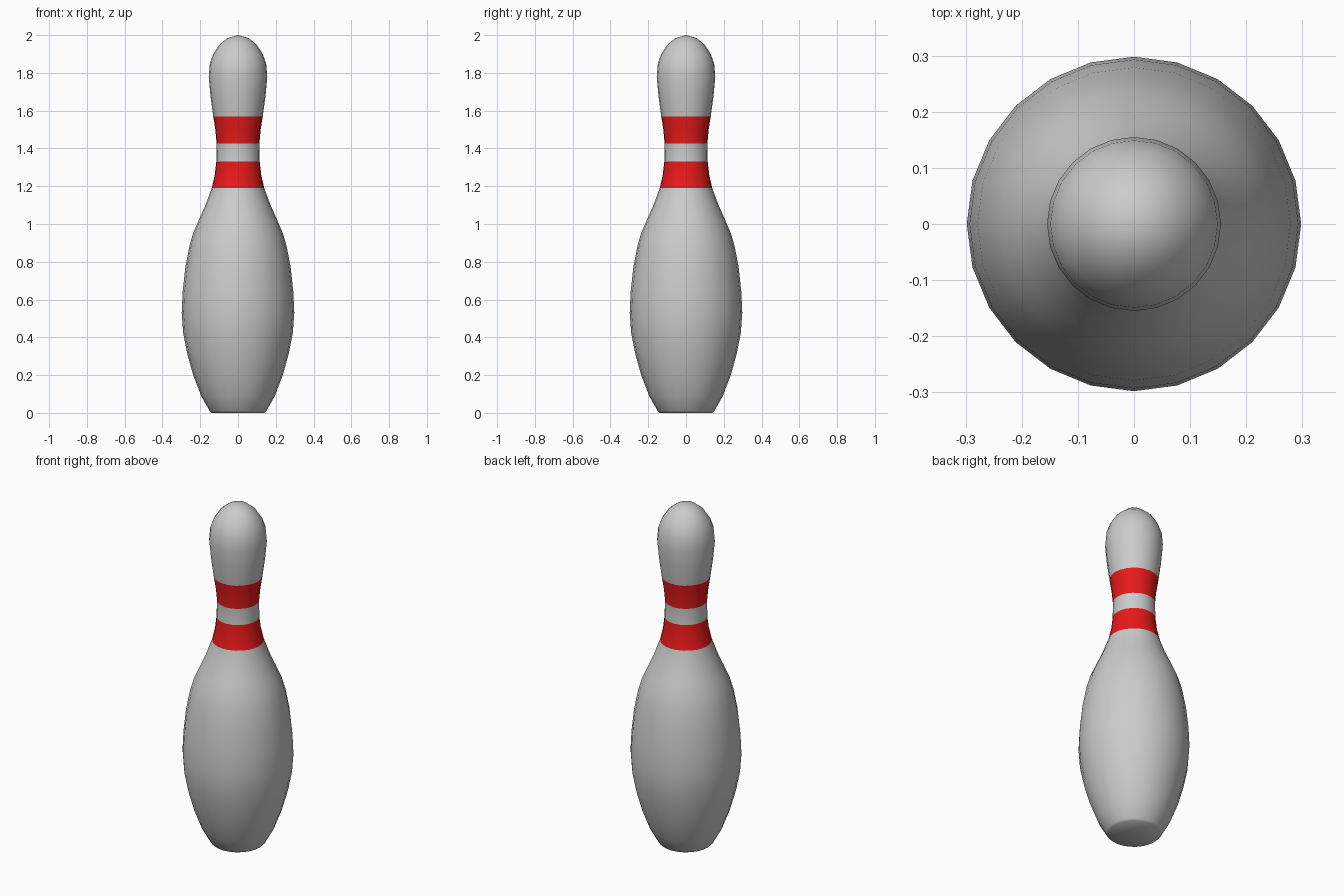
import bpy, bmesh, math

if "Cube" in bpy.data.objects:
    bpy.data.objects.remove(bpy.data.objects["Cube"])

SIDES = 24
# (radius, height) profile from the base to the crown
PROFILE = [(0.14, 0.0), (0.15, 0.01), (0.195, 0.09), (0.237, 0.2), (0.268, 0.31),
           (0.29, 0.42), (0.298, 0.53), (0.293, 0.64), (0.279, 0.77), (0.258, 0.88),
           (0.238, 0.95), (0.208, 1.02), (0.172, 1.10), (0.139, 1.19), (0.123, 1.26),
           (0.115, 1.33), (0.113, 1.425), (0.12, 1.50), (0.131, 1.57), (0.146, 1.68),
           (0.155, 1.78), (0.149, 1.85), (0.131, 1.90), (0.098, 1.95), (0.055, 1.985)]
BANDS = [(1.19, 1.33), (1.425, 1.57)]

bm = bmesh.new()
rings = []
for r, z in PROFILE:
    angles = [2 * math.pi * i / SIDES for i in range(SIDES)]
    rings.append([bm.verts.new((r * math.cos(a), r * math.sin(a), z)) for a in angles])

# Side walls, with the red neck bands as a second material
for k in range(len(rings) - 1):
    mid = (PROFILE[k][1] + PROFILE[k + 1][1]) / 2
    red = any(lo < mid < hi for lo, hi in BANDS)
    for i in range(SIDES):
        j = (i + 1) % SIDES
        f = bm.faces.new((rings[k][i], rings[k][j], rings[k + 1][j], rings[k + 1][i]))
        f.material_index = int(red)

# Flat base and rounded crown
bm.faces.new(rings[0][::-1])
tip = bm.verts.new((0, 0, 2.0))
for i in range(SIDES):
    bm.faces.new((rings[-1][i], rings[-1][(i + 1) % SIDES], tip))
for f in bm.faces:
    f.smooth = True

mesh = bpy.data.meshes.new("bowling_pin")
bm.to_mesh(mesh)
bm.free()
pin = bpy.data.objects.new("bowling_pin", mesh)
bpy.context.collection.objects.link(pin)

body_mat = bpy.data.materials.new("body_grey")
body_mat.diffuse_color = (0.8, 0.8, 0.8, 1)
body_mat.use_nodes = True
body_mat.node_tree.nodes["Principled BSDF"].inputs["Base Color"].default_value = body_mat.diffuse_color
band_mat = bpy.data.materials.new("band_red")
band_mat.diffuse_color = (0.8, 0.01, 0.01, 1)
band_mat.use_nodes = True
band_mat.node_tree.nodes["Principled BSDF"].inputs["Base Color"].default_value = band_mat.diffuse_color
mesh.materials.append(body_mat)
mesh.materials.append(band_mat)
